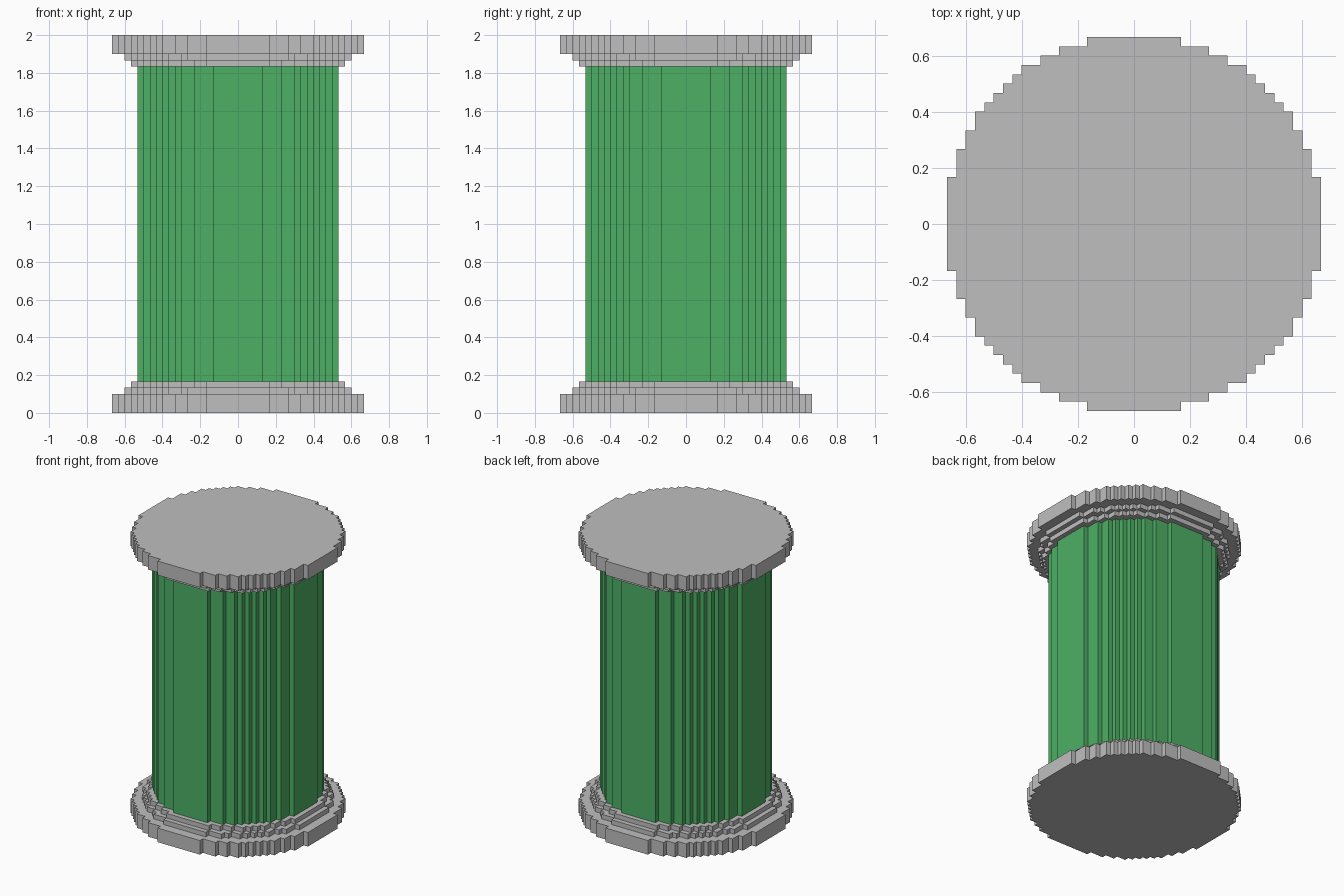
import bpy
import bmesh

cube = bpy.data.objects.get("Cube")
if cube:
    bpy.data.objects.remove(cube, do_unlink=True)

U = 1 / 30  # size of one block


def make_material(name, rgb):
    mat = bpy.data.materials.new(name)
    mat.use_nodes = True
    mat.diffuse_color = (*rgb, 1)
    mat.node_tree.nodes["Principled BSDF"].inputs["Base Color"].default_value = (*rgb, 1)
    return mat


def block_circle(radius):
    """Stepped outline of a disc made of unit blocks, counter-clockwise."""
    limit = (radius + 0.13) ** 2
    widths = [sum((i + 0.5) ** 2 + (j + 0.5) ** 2 <= limit for i in range(radius))
              for j in range(radius)]
    # One quarter staircase, from the +x side up to the +y side
    quarter = [(widths[0], 0)]
    for j in range(1, radius):
        if widths[j] != widths[j - 1]:
            quarter += [(widths[j - 1], j), (widths[j], j)]
    quarter.append((widths[-1], radius))
    quarter = quarter[1:]
    # Turn the quarter four times
    outline = []
    for _ in range(4):
        outline += quarter
        quarter = [(-y, x) for x, y in quarter]
    return outline


def stepped_disc(name, radius, z0, z1, mat):
    bm = bmesh.new()
    base = bm.faces.new([bm.verts.new((x * U, y * U, z0 * U))
                         for x, y in block_circle(radius)])
    top = bmesh.ops.extrude_face_region(bm, geom=[base], use_keep_orig=True)
    bmesh.ops.translate(bm, vec=(0, 0, (z1 - z0) * U),
                        verts=[v for v in top["geom"] if isinstance(v, bmesh.types.BMVert)])
    bmesh.ops.recalc_face_normals(bm, faces=bm.faces[:])
    mesh = bpy.data.meshes.new(name)
    bm.to_mesh(mesh)
    bm.free()
    mesh.materials.append(mat)
    obj = bpy.data.objects.new(name, mesh)
    bpy.context.collection.objects.link(obj)
    return obj


grey = make_material("light_grey", (0.52, 0.52, 0.52))
green = make_material("green", (0.075, 0.434, 0.13))

# Central column
stepped_disc("column", 16, 5, 55, green)

# Plates and stepped rings, repeated at both ends
for part, radius, z0, z1 in (("plate", 20, 0, 3),
                             ("outer_ring", 18, 3, 4),
                             ("inner_ring", 17, 4, 5)):
    stepped_disc("bottom_" + part, radius, z0, z1, grey)
    stepped_disc("top_" + part, radius, 60 - z1, 60 - z0, grey)
